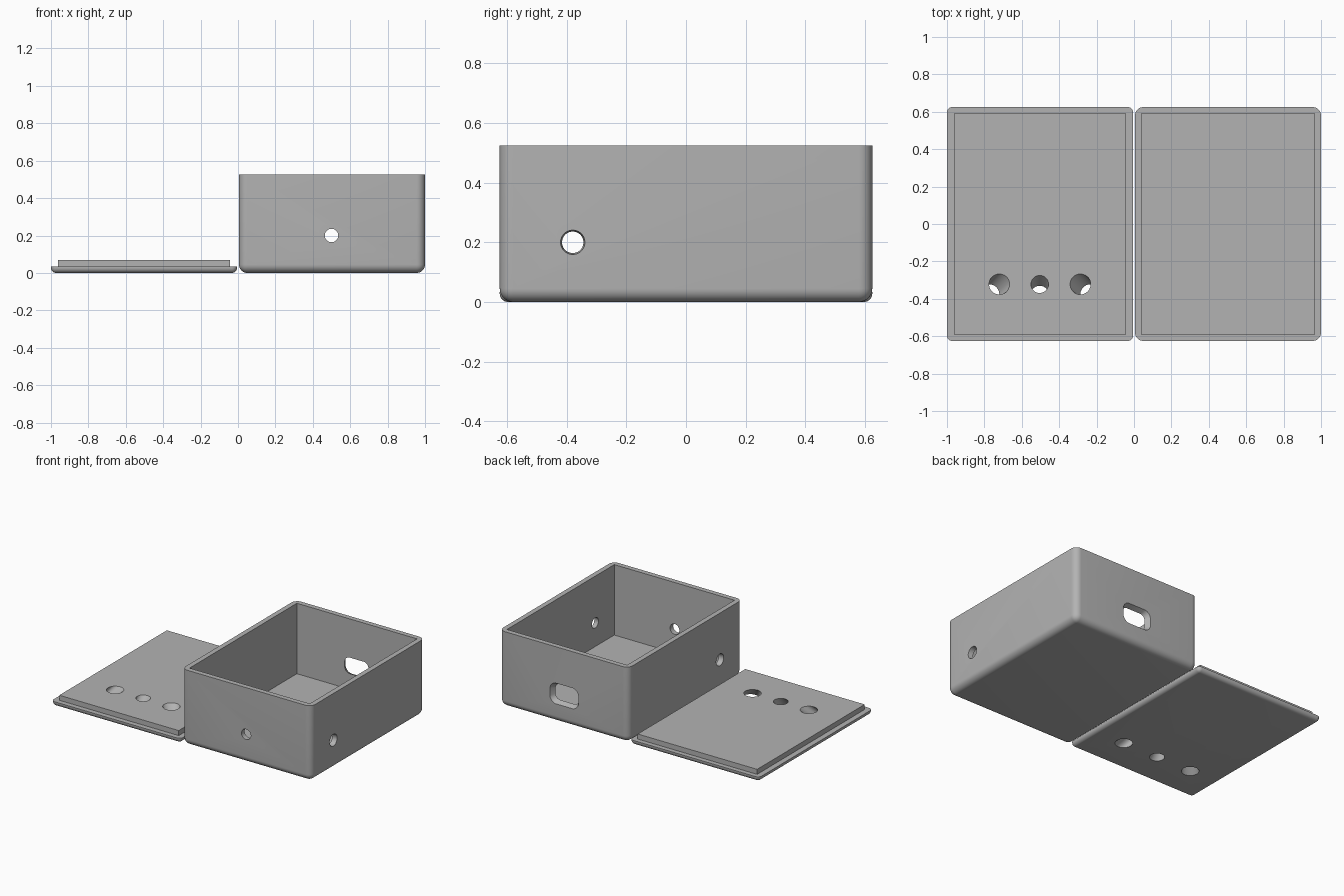
import bpy, bmesh, math
from mathutils import Vector

if "Cube" in bpy.data.objects:
    bpy.data.objects.remove(bpy.data.objects["Cube"])

grey = bpy.data.materials.new("plain grey plastic")
grey.diffuse_color = (0.45, 0.45, 0.45, 1)
grey.use_nodes = True
grey.node_tree.nodes["Principled BSDF"].inputs["Base Color"].default_value = grey.diffuse_color


def new_object(name, bm):
    bmesh.ops.recalc_face_normals(bm, faces=bm.faces)
    mesh = bpy.data.meshes.new(name)
    bm.to_mesh(mesh)
    bm.free()
    mesh.materials.append(grey)
    obj = bpy.data.objects.new(name, mesh)
    bpy.context.collection.objects.link(obj)
    return obj


def block(name, lo, hi, radius=0):
    """Box between two corners; rounds every edge except the top rim."""
    lo, hi = Vector(lo), Vector(hi)
    bm = bmesh.new()
    bmesh.ops.create_cube(bm, size=1)
    for v in bm.verts:
        v.co = (lo + hi) / 2 + v.co * (hi - lo)
    if radius:
        edges = [e for e in bm.edges if min(v.co.z for v in e.verts) < hi.z - 1e-4]
        bmesh.ops.bevel(bm, geom=edges, offset=radius, segments=8, profile=0.5, affect='EDGES')
    return new_object(name, bm)


def loft(name, loop_a, loop_b):
    """Capped solid between two matching outlines."""
    bm = bmesh.new()
    a = [bm.verts.new(p) for p in loop_a]
    b = [bm.verts.new(p) for p in loop_b]
    n = len(a)
    for i in range(n):
        j = (i + 1) % n
        bm.faces.new((a[i], a[j], b[j], b[i]))
    bm.faces.new(a)
    bm.faces.new(b)
    return new_object(name, bm)


def outline(w, h, r, steps=8):
    """Rounded rectangle outline with half sizes w, h (a circle when all are equal)."""
    pts = []
    for q, (sx, sy) in enumerate(((1, 1), (-1, 1), (-1, -1), (1, -1))):
        for k in range(steps):
            t = math.pi / 2 * (q + (k + 0.5) / steps)
            pts.append((sx * (w - r) + r * math.cos(t), sy * (h - r) + r * math.sin(t)))
    return pts


def cut(target, cutter):
    cutter.hide_render = True
    mod = target.modifiers.new("cut", 'BOOLEAN')
    mod.operation = 'DIFFERENCE'
    mod.solver = 'EXACT'
    mod.object = cutter
    bpy.context.view_layer.objects.active = target
    bpy.ops.object.modifier_apply(modifier=mod.name)
    bpy.data.objects.remove(cutter)


def smooth(obj):
    bpy.ops.object.select_all(action='DESELECT')
    obj.select_set(True)
    bpy.context.view_layer.objects.active = obj
    bpy.ops.object.shade_smooth_by_angle(angle=math.radians(30))


# Open box with rounded outside and square inside
box = block("box_body", (0.005, -0.625, 0), (1, 0.625, 0.525), 0.045)
cut(box, block("cavity", (0.04, -0.59, 0.035), (0.965, 0.59, 0.7)))


def wall_hole(outer, inner, place, wall, step):
    """Flared hole: outer outline lies on the wall face, inner one a wall thickness in."""
    def ring(big, small, k):
        return [place(s, t, wall + step * k) for s, t in
                [(b[0] + (b[0] - a[0]) * -k, b[1] + (b[1] - a[1]) * -k) for a, b in zip(small, big)]]
    cut(box, loft("hole", ring(outer, inner, -0.1), ring(outer, inner, 1.2)))


big, small = outline(0.041, 0.041, 0.041), outline(0.036, 0.036, 0.036)
# Round holes in both side walls and the front wall
for wall, step in ((0.005, 0.035), (1, -0.035)):
    wall_hole(big, small, lambda s, t, d: (d, s - 0.38, t + 0.2), wall, step)
wall_hole(small, small, lambda s, t, d: (s + 0.5, d, t + 0.2), -0.625, 0.035)
# Flared slot in the back wall
wall_hole(outline(0.11, 0.072, 0.05), outline(0.092, 0.056, 0.04),
          lambda s, t, d: (s + 0.5, d, t + 0.2), 0.625, -0.035)
smooth(box)

# Lid with a rounded plate and a raised square lip
lid = block("lid", (-1, -0.625, 0), (-0.005, 0.625, 0.033), 0.028)
lip = block("lip", (-0.962, -0.59, 0.02), (-0.043, 0.592, 0.068))
mod = lid.modifiers.new("join", 'BOOLEAN')
mod.operation, mod.solver, mod.object = 'UNION', 'EXACT', lip
bpy.context.view_layer.objects.active = lid
bpy.ops.object.modifier_apply(modifier=mod.name)
bpy.data.objects.remove(lip)

# Three slanted holes that fan out towards the underside
for x, r, dx, dy in ((-0.72, 0.055, -0.055, -0.055), (-0.504, 0.047, 0, -0.055), (-0.287, 0.055, 0.055, -0.055)):
    rings = []
    for z in (0.1, -0.03):
        k = (0.068 - z) / 0.068
        rings.append([(x + s + dx * k, -0.322 + t + dy * k, z) for s, t in outline(r, r, r)])
    cut(lid, loft("slanted_hole", *rings))
smooth(lid)
